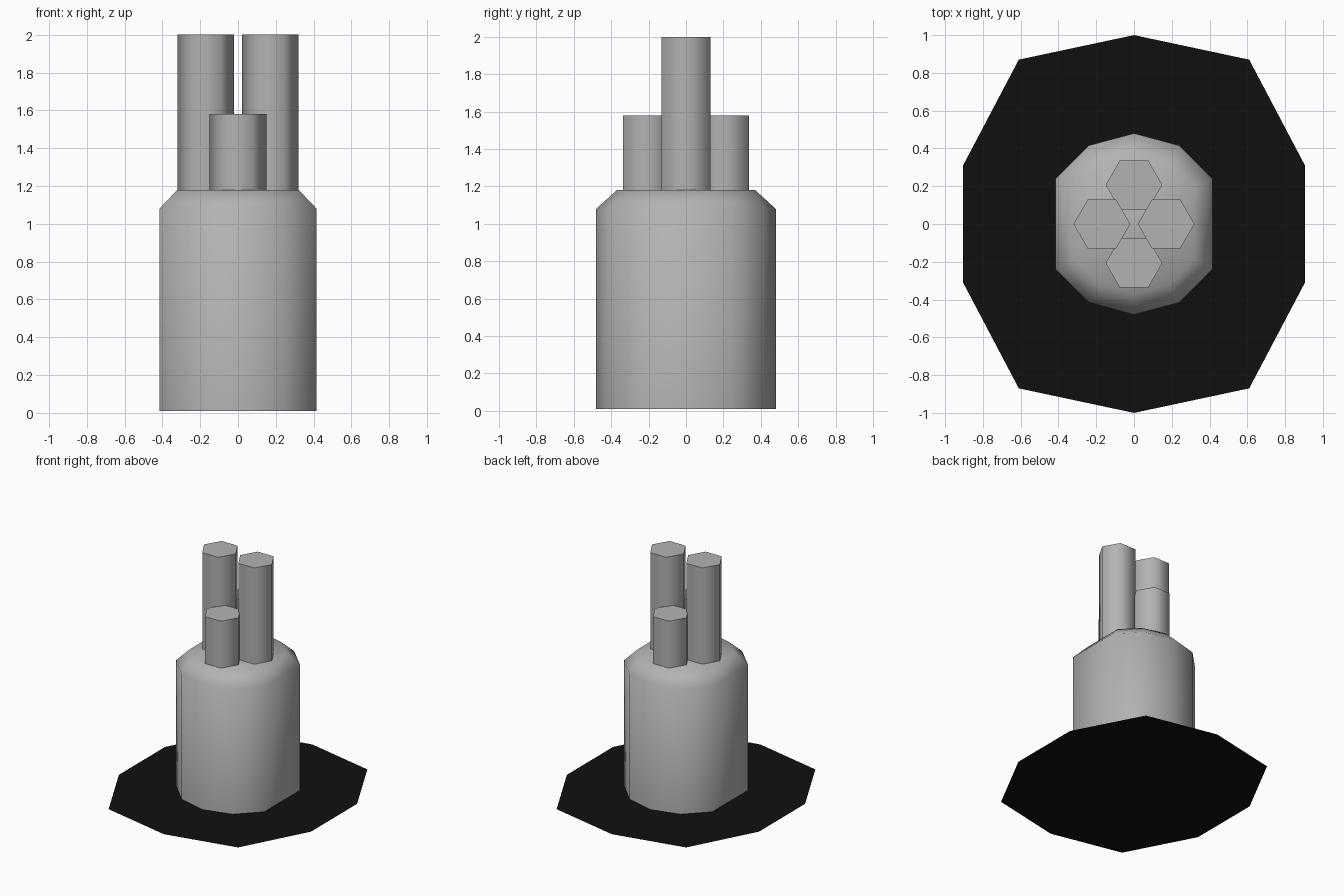
import bpy, bmesh, math

cube = bpy.data.objects.get("Cube")
if cube:
    bpy.data.objects.remove(cube, do_unlink=True)


def material(name, rgb):
    m = bpy.data.materials.new(name)
    m.use_nodes = True
    color = (*rgb, 1.0)
    m.diffuse_color = color
    bsdf = next(n for n in m.node_tree.nodes if n.type == 'BSDF_PRINCIPLED')
    bsdf.inputs["Base Color"].default_value = color
    return m


GREY = material("grey", (0.45, 0.45, 0.45))
BLACK = material("black", (0.005, 0.005, 0.005))


def loft(name, outline, levels, mat, center=(0, 0)):
    """Stack scaled copies of an outline at (scale, z) levels and cap the ends."""
    bm = bmesh.new()
    rings = [[bm.verts.new((center[0] + x * s, center[1] + y * s, z))
              for x, y in outline] for s, z in levels]
    n = len(outline)
    for low, high in zip(rings, rings[1:]):
        for i in range(n):
            j = (i + 1) % n
            bm.faces.new((low[i], low[j], high[j], high[i]))
    bm.faces.new(rings[-1])
    if len(rings) > 1:
        bm.faces.new(rings[0][::-1])
    mesh = bpy.data.meshes.new(name)
    bm.to_mesh(mesh)
    bm.free()
    mesh.materials.append(mat)
    obj = bpy.data.objects.new(name, mesh)
    bpy.context.collection.objects.link(obj)
    # Round the sides, keep the end caps crisp
    bpy.ops.object.select_all(action='DESELECT')
    obj.select_set(True)
    bpy.context.view_layer.objects.active = obj
    bpy.ops.object.shade_smooth_by_angle(angle=math.radians(65))
    return obj


def ring(degrees, radius=1.0):
    return [(radius * math.cos(math.radians(a)), radius * math.sin(math.radians(a)))
            for a in degrees]


# Flat ground sheet: ten-sided outline, mirrored about x
right = [(0, -1), (0.61, -0.87), (0.905, -0.31), (0.905, 0.31), (0.61, 0.87), (0, 1)]
left = [(-x, y) for x, y in right[-2:0:-1]]
loft("base_sheet", right + left, [(1, 0)], BLACK)

# Body: twelve-sided ring with its two side points cut flat, chamfered shoulder
body_outline = ring([a for a in range(0, 360, 30) if a not in (0, 180)])
loft("body", body_outline, [(0.48, 0.01), (0.48, 1.08), (0.37, 1.18)], GREY)

# Four hexagonal pipes: tall pair left and right, short pair front and back
hexagon = ring(range(0, 360, 60), 0.15)
for name, center, top in (("tall_pipe_left", (0.17, 0), 2.0),
                          ("tall_pipe_right", (-0.17, 0), 2.0),
                          ("short_pipe_front", (0, -0.207), 1.58),
                          ("short_pipe_back", (0, 0.207), 1.58)):
    loft(name, hexagon, [(1, 1.18), (1, top)], GREY, center)
